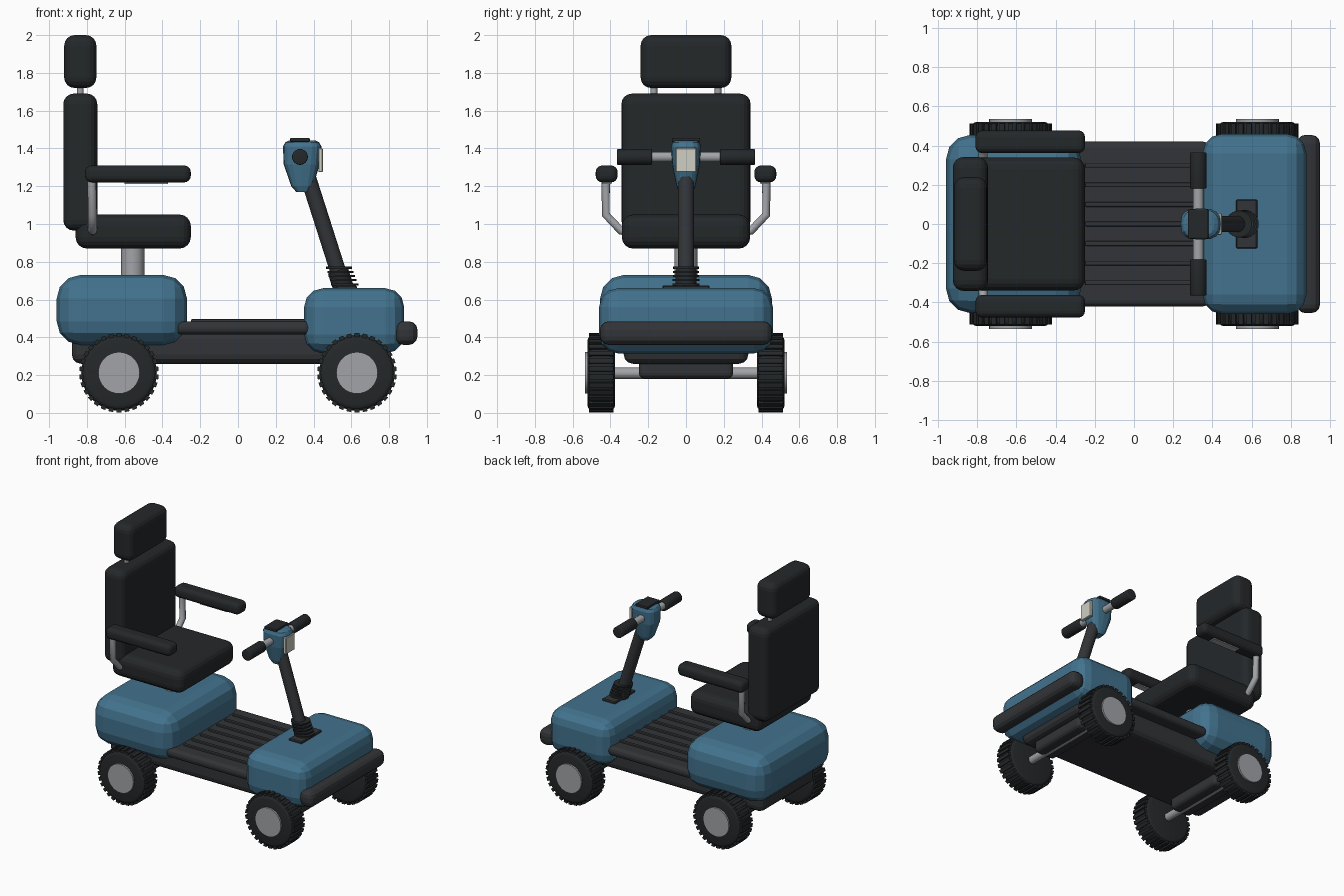
import bpy, bmesh, math
from mathutils import Vector

if "Cube" in bpy.data.objects:
    bpy.data.objects.remove(bpy.data.objects["Cube"])


def mat(name, rgb):
    m = bpy.data.materials.new(name)
    m.diffuse_color = (*rgb, 1)
    m.use_nodes = True
    m.node_tree.nodes["Principled BSDF"].inputs["Base Color"].default_value = m.diffuse_color
    return m


BLUE = mat("blue_paint", (0.055, 0.17, 0.27))
BLACK = mat("black_vinyl", (0.018, 0.021, 0.023))
DARK = mat("dark_plastic", (0.032, 0.034, 0.038))
STEEL = mat("steel", (0.36, 0.37, 0.39))
LENS = mat("lamp_lens", (0.62, 0.62, 0.55))


def make(name, bm, m, smooth=False):
    bmesh.ops.recalc_face_normals(bm, faces=bm.faces[:])
    me = bpy.data.meshes.new(name)
    bm.to_mesh(me)
    bm.free()
    ob = bpy.data.objects.new(name, me)
    bpy.context.collection.objects.link(ob)
    me.materials.append(m)
    if smooth:
        bpy.ops.object.select_all(action='DESELECT')
        ob.select_set(True)
        bpy.context.view_layer.objects.active = ob
        bpy.ops.object.shade_smooth_by_angle(angle=math.radians(35))
    return ob


def box(name, x, y, z, m, bevel=0.0, seg=3):
    """Rounded box from (min, max) ranges."""
    bm = bmesh.new()
    bmesh.ops.create_cube(bm, size=1)
    for v in bm.verts:
        v.co = Vector([(r[0] + r[1]) / 2 + c * (r[1] - r[0]) for r, c in zip((x, y, z), v.co)])
    if bevel:
        bmesh.ops.bevel(bm, geom=bm.edges[:], offset=bevel, segments=seg, profile=0.5, affect='EDGES')
    return make(name, bm, m)


def rod(name, a, b, r, m, seg=24, bevel=0.0, r2=None):
    """Cylinder between two points."""
    a, b = Vector(a), Vector(b)
    d = b - a
    bm = bmesh.new()
    bmesh.ops.create_cone(bm, cap_ends=True, segments=seg, radius1=r,
                          radius2=r if r2 is None else r2, depth=d.length)
    if bevel:
        rim = [e for e in bm.edges if abs(e.verts[0].co.z - e.verts[1].co.z) < 1e-5]
        bmesh.ops.bevel(bm, geom=rim, offset=bevel, segments=3, profile=0.5, affect='EDGES')
    q = d.to_track_quat('Z', 'Y')
    for v in bm.verts:
        v.co = q @ v.co + (a + b) / 2
    return make(name, bm, m, True)


def tube(name, pts, r, m):
    cu = bpy.data.curves.new(name, 'CURVE')
    cu.dimensions = '3D'
    cu.bevel_depth = r
    cu.bevel_resolution = 3
    cu.use_fill_caps = True
    sp = cu.splines.new('POLY')
    sp.points.add(len(pts) - 1)
    for p, c in zip(sp.points, pts):
        p.co = (*c, 1)
    cu.materials.append(m)
    ob = bpy.data.objects.new(name, cu)
    bpy.context.collection.objects.link(ob)
    return ob


def cut_arch(ob, x):
    """Wheel arch cut through a body shell."""
    c = rod("arch_cutter", (x, -0.7, 0.21), (x, 0.7, 0.21), 0.235, DARK, 40)
    mod = ob.modifiers.new("arch", 'BOOLEAN')
    mod.operation, mod.solver, mod.object = 'DIFFERENCE', 'EXACT', c
    bpy.ops.object.select_all(action='DESELECT')
    bpy.context.view_layer.objects.active = ob
    bpy.ops.object.modifier_apply(modifier=mod.name)
    bpy.data.objects.remove(c)


# Body shells, chassis and deck
rear = box("rear_body", (-0.96, -0.27), (-0.455, 0.455), (0.36, 0.73), BLUE, 0.125)
front = box("front_body", (0.35, 0.88), (-0.46, 0.46), (0.315, 0.66), BLUE, 0.10)
cut_arch(rear, -0.63)
cut_arch(front, 0.63)
box("chassis", (-0.88, 0.78), (-0.33, 0.33), (0.26, 0.44), DARK, 0.05)
box("floor_deck", (-0.33, 0.385), (-0.42, 0.42), (0.415, 0.485), DARK, 0.03)
for i in range(-3, 4):
    box("deck_rib", (-0.25, 0.37), (i * 0.1 - 0.012, i * 0.1 + 0.012), (0.47, 0.496), DARK, 0.006, 2)
box("front_bumper", (0.83, 0.95), (-0.455, 0.455), (0.36, 0.485), DARK, 0.045)

# Axles and wheels
for end, wx in (("rear", -0.63), ("front", 0.63)):
    rod(end + "_axle", (wx, -0.5, 0.21), (wx, 0.5, 0.21), 0.03, STEEL)
    box(end + "_axle_housing", (wx - 0.09, wx + 0.09), (-0.25, 0.25), (0.182, 0.29), DARK, 0.03)
    for s in (-1, 1):
        rod(end + "_tyre", (wx, s * 0.375, 0.212), (wx, s * 0.522, 0.212), 0.2, BLACK, 48, 0.03)
        rod(end + "_hub", (wx, s * 0.39, 0.212), (wx, s * 0.535, 0.212), 0.11, STEEL, 32)
        # Tread blocks around the tyre
        bm = bmesh.new()
        for k in range(30):
            a = k * math.tau / 30
            for v in bmesh.ops.create_cube(bm, size=1)["verts"]:
                px, py, pz = v.co.x * 0.026, v.co.y * 0.128 + s * 0.4485, v.co.z * 0.03 + 0.195
                v.co = (wx + px * math.cos(a) + pz * math.sin(a), py,
                        0.212 - px * math.sin(a) + pz * math.cos(a))
        make(end + "_tread", bm, BLACK)

# Seat
rod("seat_post", (-0.557, 0, 0.68), (-0.557, 0, 0.92), 0.062, STEEL, 32)
box("seat_cushion", (-0.86, -0.25), (-0.34, 0.34), (0.87, 1.05), BLACK, 0.06, 4)
box("seat_back", (-0.925, -0.745), (-0.342, 0.342), (0.965, 1.69), BLACK, 0.055, 4)
box("headrest", (-0.92, -0.75), (-0.24, 0.24), (1.72, 2.0), BLACK, 0.055, 4)
for s in (-1, 1):
    rod("headrest_post", (-0.835, s * 0.17, 1.64), (-0.835, s * 0.17, 1.78), 0.018, STEEL, 16)
    box("armrest", (-0.81, -0.25), tuple(sorted((s * 0.362, s * 0.478))), (1.22, 1.31), BLACK, 0.035, 4)
    tube("armrest_bracket", [(-0.77, s * 0.31, 0.96), (-0.77, s * 0.345, 0.965),
                             (-0.77, s * 0.425, 1.05), (-0.775, s * 0.425, 1.24)], 0.023, STEEL)
    box("armrest_plate", (-0.6, -0.37), tuple(sorted((s * 0.395, s * 0.445))), (1.212, 1.23), STEEL)

# Steering column with ribbed boot
foot, top = Vector((0.565, 0, 0.64)), Vector((0.37, 0, 1.25))
rod("steering_column", foot, top, 0.042, DARK)
axis = (top - foot).normalized()
box("column_base_plate", (0.52, 0.63), (-0.125, 0.125), (0.65, 0.675), DARK, 0.006, 1)
rod("boot_core", foot, foot + axis * 0.12, 0.055, BLACK)
for i in range(5):
    c = foot + Vector((-0.0075 * i, 0, 0.035 + 0.022 * i))
    r = 0.072 - 0.001 * i
    rod("boot_ring", c, c + Vector((0, 0, 0.011)), r, BLACK)

# Control head: loft of rounded sections (z, centre x, half x, half y)
sections = [(1.17, 0.343, 0.035, 0.038), (1.2, 0.34, 0.058, 0.05), (1.315, 0.337, 0.095, 0.074),
            (1.41, 0.34, 0.102, 0.08), (1.432, 0.34, 0.09, 0.072), (1.442, 0.34, 0.07, 0.058)]
bm = bmesh.new()
rings = []
for z, cx, hx, hy in sections:
    ring = []
    for k in range(16):
        c, s = math.cos(k * math.tau / 16), math.sin(k * math.tau / 16)
        ring.append(bm.verts.new((cx + hx * math.copysign(abs(c) ** 0.7, c),
                                  hy * math.copysign(abs(s) ** 0.7, s), z)))
    rings.append(ring)
for a, b in zip(rings, rings[1:]):
    for k in range(16):
        bm.faces.new((a[k], a[(k + 1) % 16], b[(k + 1) % 16], b[k]))
bm.faces.new(rings[0])
bm.faces.new(rings[-1])
make("control_head", bm, BLUE)
box("control_panel", (0.275, 0.38), (-0.075, 0.075), (1.435, 1.456), BLACK, 0.006, 2)
box("headlamp", (0.425, 0.449), (-0.055, 0.055), (1.275, 1.402), LENS, 0.004, 1)

# Handlebar and grips
rod("handlebar", (0.328, -0.2, 1.355), (0.328, 0.2, 1.355), 0.027, STEEL)
for s in (-1, 1):
    rod("hand_grip", (0.328, s * 0.18, 1.355), (0.328, s * 0.365, 1.355), 0.042, BLACK, 24, 0.006)
